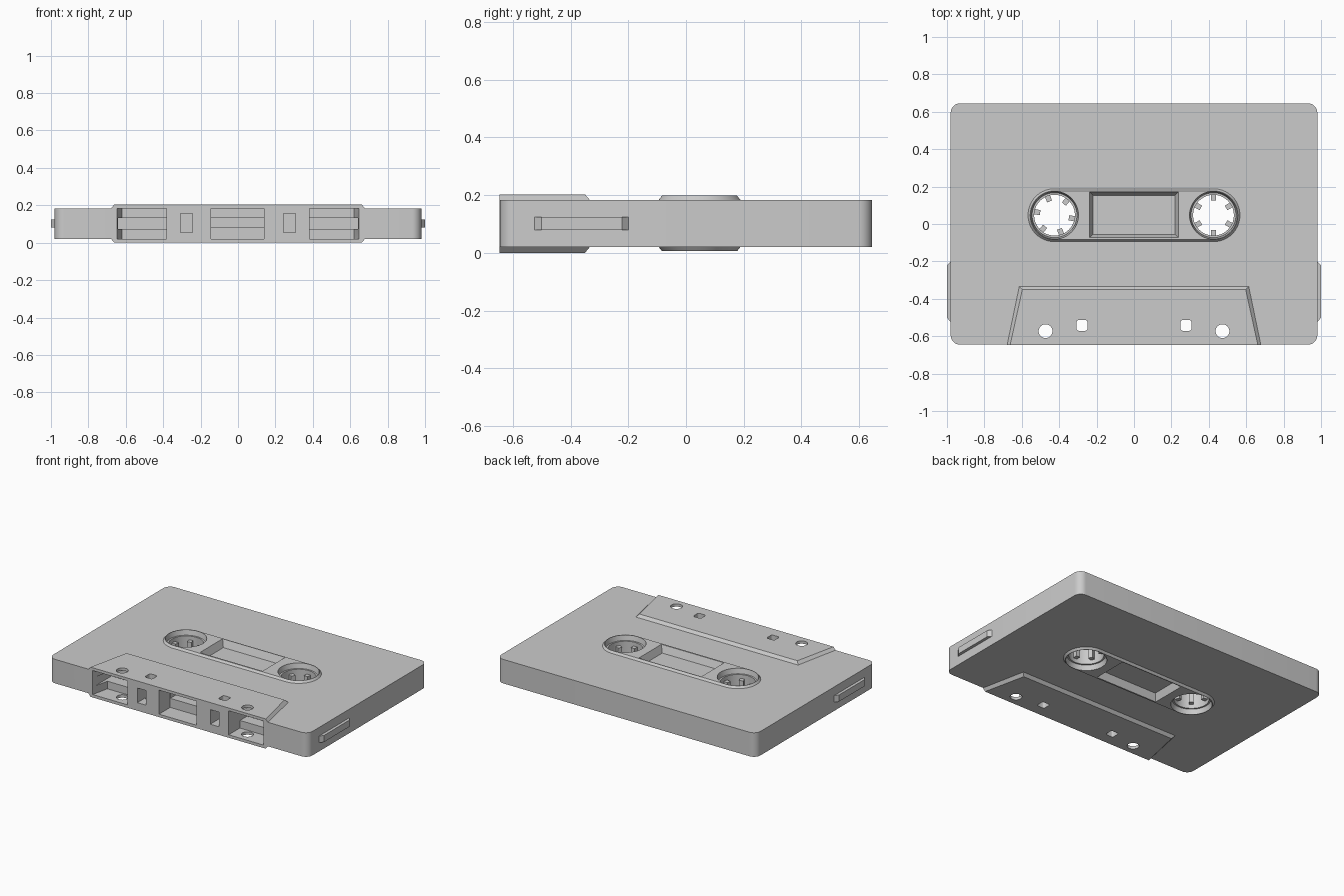
import bpy, bmesh
from math import cos, sin, pi, radians

if "Cube" in bpy.data.objects:
    bpy.data.objects.remove(bpy.data.objects["Cube"])

HY, HX = 0.047, 0.425      # hub centre
ZB, ZT = 0.02, 0.184       # main shell bottom / top
ZM = 0.102                 # mid plane


def loft(name, rings, wrap=False):
    """Skin a stack of (outline, z) rings; wrap closes it into a tube."""
    bm = bmesh.new()
    loops = [[bm.verts.new((x, y, z)) for x, y in pts] for pts, z in rings]
    n = len(loops[0])
    pairs = list(zip(loops, loops[1:])) + ([(loops[-1], loops[0])] if wrap else [])
    for a, b in pairs:
        for i in range(n):
            j = (i + 1) % n
            bm.faces.new((a[i], a[j], b[j], b[i]))
    if not wrap:
        bm.faces.new(loops[0][::-1])
        bm.faces.new(loops[-1])
    bmesh.ops.recalc_face_normals(bm, faces=bm.faces)
    me = bpy.data.meshes.new(name)
    bm.to_mesh(me)
    bm.free()
    ob = bpy.data.objects.new(name, me)
    bpy.context.collection.objects.link(ob)
    return ob


def rect(x0, x1, y0, y1):
    return [(x0, y0), (x1, y0), (x1, y1), (x0, y1)]


def box(name, x0, x1, y0, y1, z0, z1):
    return loft(name, [(rect(x0, x1, y0, y1), z0), (rect(x0, x1, y0, y1), z1)])


def circle(cx, cy, r, n=48):
    return [(cx + r * cos(2 * pi * i / n), cy + r * sin(2 * pi * i / n)) for i in range(n)]


def rounded(cx, cy, hx, hy, r, seg=8):
    pts = []
    for k, (sx, sy) in enumerate([(1, 1), (-1, 1), (-1, -1), (1, -1)]):
        for i in range(seg + 1):
            a = pi / 2 * (k + i / seg)
            pts.append((cx + sx * (hx - r) + r * cos(a), cy + sy * (hy - r) + r * sin(a)))
    return pts


def trapezoid(d):
    return [(-0.68 + d, -0.646), (0.68 - d, -0.646), (0.615 - d, -0.332 - d), (-0.615 + d, -0.332 - d)]


def pill(r):
    return rounded(0, HY, HX + r, r, r - 0.001, 16)


def boolean(target, tool, op):
    m = target.modifiers.new(tool.name, 'BOOLEAN')
    m.operation, m.solver, m.object = op, 'EXACT', tool
    bpy.context.view_layer.update()
    dg = bpy.context.evaluated_depsgraph_get()
    me = bpy.data.meshes.new_from_object(target.evaluated_get(dg))
    target.modifiers.clear()
    target.data = me
    bpy.data.objects.remove(tool)


# main shell with raised head block and raised centre panel on both faces
body = rounded(0, 0, 0.98, 0.645, 0.05)
shell = loft("shell", [(body, ZB), (body, ZT)])
boolean(shell, loft("head_block", [(trapezoid(0.018), 0), (trapezoid(0), ZB + 0.002),
                                   (trapezoid(0), ZT - 0.002), (trapezoid(0.018), 0.203)]), 'UNION')
boolean(shell, loft("centre_panel", [(pill(0.13), 0.006), (pill(0.143), ZB + 0.002),
                                     (pill(0.143), ZT - 0.002), (pill(0.13), 0.198)]), 'UNION')

cutters = []
# window recesses with sloped walls, top and bottom
for z_out, z_in in ((0.199, 0.15), (0.005, 0.054)):
    cutters.append(loft("window_cut", [(rect(-0.237, 0.237, -0.073, 0.172), z_out),
                                       (rect(-0.218, 0.218, -0.055, 0.153), z_in)]))
# centre front opening and its deeper slot
cutters.append(box("head_cut", -0.145, 0.14, -0.7, -0.525, 0.02, 0.184))
cutters.append(box("head_slot", -0.144, 0.139, -0.7, -0.45, 0.082, 0.132))
for s in (-1, 1):
    # spool wells, flared at both rims
    cutters.append(loft("spool_cut", [(circle(s * HX, HY, r), z) for r, z in
                   ((0.128, -0.01), (0.128, 0.012), (0.12, 0.03),
                    (0.12, 0.174), (0.128, 0.192), (0.128, 0.22))]))
    # round and square locating holes
    for name, pts in (("round_hole", circle(s * 0.473, -0.573, 0.037, 32)),
                      ("square_hole", rounded(s * 0.278, -0.542, 0.029, 0.029, 0.012, 4))):
        cutters.append(loft(name, [(pts, -0.05), (pts, 0.25)]))
    # outer front openings, their slots, and the small openings between
    quad = [(s * 0.382, -0.7), (s * 0.658, -0.7), (s * 0.62, -0.525), (s * 0.382, -0.525)]
    cutters.append(loft("outer_cut", [(quad, 0.02), (quad, 0.184)]))
    a, b = sorted((s * 0.383, s * 0.642))
    cutters.append(box("outer_slot", a, b, -0.7, -0.45, 0.072, 0.132))
    a, b = sorted((s * 0.243, s * 0.308))
    cutters.append(box("small_cut", a, b, -0.7, -0.5, 0.055, 0.155))
for c in cutters:
    boolean(shell, c, 'DIFFERENCE')

smooth = [shell]
for s, side, turn in ((-1, "left", -10), (1, "right", 30)):
    # spool hub ring
    smooth.append(loft(f"{side}_hub", [(circle(s * HX, HY, r), z) for r, z in
                  ((0.123, 0.04), (0.123, 0.164), (0.109, 0.164), (0.109, 0.04))], wrap=True))
    # six drive teeth
    for k in range(6):
        a = radians(turn + 60 * k)
        pts = [(s * HX + x * cos(a) - y * sin(a), HY + x * sin(a) + y * cos(a))
               for x, y in rect(0.078, 0.115, -0.014, 0.014)]
        loft(f"{side}_tooth_{k + 1}", [(pts, ZM - 0.035), (pts, ZM + 0.035)])
    # side grip tab with chamfered ends
    pts = [(s * 0.97, -0.525), (s * 0.98, -0.525), (s * 1.0, -0.5),
           (s * 1.0, -0.222), (s * 0.98, -0.2), (s * 0.97, -0.2)]
    loft(f"{side}_side_tab", [(pts, 0.08), (pts, 0.125)])

# smooth round walls, keep edges sharp
bpy.ops.object.select_all(action='DESELECT')
for ob in smooth:
    ob.select_set(True)
bpy.context.view_layer.objects.active = shell
bpy.ops.object.shade_smooth_by_angle(angle=radians(25))
